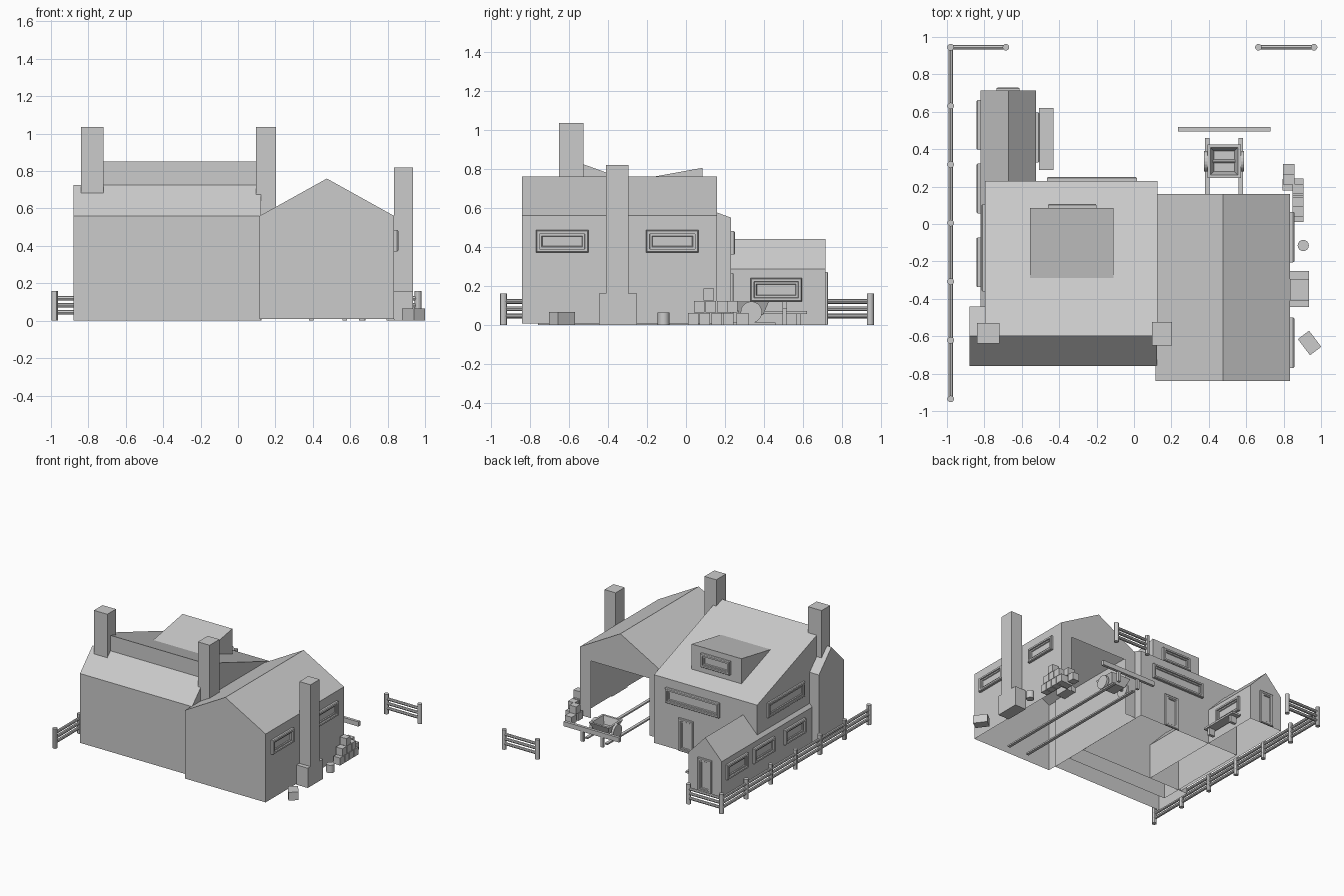
import bpy, bmesh, math
from mathutils import Vector, Matrix

if "Cube" in bpy.data.objects:
    bpy.data.objects.remove(bpy.data.objects["Cube"])


def add_mesh(name, verts, faces):
    me = bpy.data.meshes.new(name)
    bm = bmesh.new()
    vs = [bm.verts.new(v) for v in verts]
    for f in faces:
        bm.faces.new([vs[i] for i in f])
    bmesh.ops.recalc_face_normals(bm, faces=bm.faces)
    bm.to_mesh(me)
    bm.free()
    ob = bpy.data.objects.new(name, me)
    bpy.context.collection.objects.link(ob)
    return ob


def box(name, x0, x1, y0, y1, z0, z1, turn=0):
    cx, cy = (x0 + x1) / 2, (y0 + y1) / 2
    r = Matrix.Rotation(turn, 3, 'Z')
    vs = []
    for z in (z0, z1):
        for x, y in ((x0, y0), (x1, y0), (x1, y1), (x0, y1)):
            v = r @ Vector((x - cx, y - cy, 0))
            vs.append((cx + v.x, cy + v.y, z))
    return add_mesh(name, vs, [(3, 2, 1, 0), (4, 5, 6, 7), (0, 1, 5, 4),
                               (1, 2, 6, 5), (2, 3, 7, 6), (3, 0, 4, 7)])


def rod(name, a, b, r, n=12):
    a, b = Vector(a), Vector(b)
    d = b - a
    q = d.to_track_quat('Z', 'Y')
    vs = []
    for p in (a, b):
        for i in range(n):
            t = 2 * math.pi * i / n
            vs.append(p + q @ Vector((r * math.cos(t), r * math.sin(t), 0)))
    fs = [(i, (i + 1) % n, n + (i + 1) % n, n + i) for i in range(n)]
    ob = add_mesh(name, vs, fs + [tuple(range(n)), tuple(range(n, 2 * n))])
    if r < 0.04:
        for p in ob.data.polygons:
            p.use_smooth = len(p.vertices) == 4
        bpy.context.view_layer.objects.active = ob
        ob.select_set(True)
        bpy.ops.object.shade_smooth_by_angle()
        ob.select_set(False)
    return ob


def shell(name, prof, a, b, axis, caps=(True, True)):
    """Walls and roof from a profile whose ends stand on the ground; no floor."""
    n = len(prof)
    vs = [((t, p, z) if axis == 'X' else (p, t, z)) for t in (a, b) for p, z in prof]
    fs = [(i, i + 1, n + i + 1, n + i) for i in range(n - 1)]
    if caps[0]:
        fs.append(tuple(range(n)))
    if caps[1]:
        fs.append(tuple(range(n, 2 * n)))
    return add_mesh(name, vs, fs)


def framed(name, face, u0, u1, z0, z1, side, d=0.022):
    """Stepped frame with recessed pane on a wall; side is +x, -x or +y."""
    steps = [(0, 0), (0, d * .7), (.005, d), (.018, d), (.02, .012),
             (.03, .012), (.033, .005)]
    vs, fs = [], []
    for ins, h in steps:
        for u, z in ((u0 + ins, z0 + ins), (u1 - ins, z0 + ins),
                     (u1 - ins, z1 - ins), (u0 + ins, z1 - ins)):
            if side == '+y':
                vs.append((u, face + h, z))
            else:
                vs.append((face + (h if side == '+x' else -h), u, z))
    for k in range(len(steps) - 1):
        for i in range(4):
            j = (i + 1) % 4
            fs.append((4 * k + i, 4 * k + j, 4 * k + 4 + j, 4 * k + 4 + i))
    m = 4 * len(steps)
    fs += [(m - 4, m - 3, m - 2, m - 1), (0, 1, 2, 3)]
    return add_mesh(name, vs, fs)


# Main house, front block and low wing
shell("main_house", [(-.6, 0), (-.6, .85), (.23, .55), (.23, 0)], -.797, .125, 'X')
shell("front_block", [(-.76, 0), (-.76, .56), (-.6, .725), (-.44, .56), (-.44, 0)],
      -.88, .122, 'X')
shell("low_wing", [(-.82, 0), (-.82, .285), (-.672, .44), (-.525, .285), (-.525, 0)],
      -.44, .715, 'Y')

# Workshop, open at the back
shell("workshop", [(.115, .008), (.115, .56), (.475, .76), (.835, .56), (.835, .008)],
      -.84, .16, 'Y', (True, False))
gable = [(.115, .008), (.115, .56), (.475, .76), (.835, .56), (.835, .008),
         (.735, .008), (.735, .47), (.215, .47), (.215, .008)]
add_mesh("workshop_back_gable", [(x, .16, z) for x, z in gable], [tuple(range(9))])

# Shed dormer
shell("dormer", [(-.29, .737), (.085, .805), (.085, .602)], -.555, -.11, 'X')

# Chimneys
box("left_chimney", -.84, -.72, -.64, -.53, .6, 1.035)
box("middle_chimney", .097, .202, -.65, -.525, .53, 1.035)
box("right_chimney_base", .835, .935, -.445, -.25, 0, .16)
box("right_chimney", .835, .935, -.41, -.295, .16, .82)

# Windows
framed("dormer_window", .085, -.46, -.2, .65, .76, '+y')
framed("back_window", .23, -.465, .015, .36, .48, '+y')
framed("house_side_window", -.797, -.36, .105, .4, .52, '-x', .018)
for y in (-.205, .19, .53):
    framed("wing_left_window", -.82, y - .133, y + .133, .12, .24, '-x')
framed("wing_right_window", -.525, .33, .595, .12, .24, '+x')
for y in (-.635, -.07):
    framed("workshop_window", .835, y - .135, y + .135, .37, .485, '+x')

# Doors
framed("back_door", .23, -.23, -.1, 0, .265, '+y', .014)
framed("wing_door", .715, -.735, -.612, 0, .27, '+y', .014)


# Fences
def fence(points):
    for p in points:
        rod("fence_post", (*p, 0), (*p, .16), .018)
    for z in (.045, .083, .12):
        rod("fence_rail", (*points[0], z), (*points[-1], z), .012, 8)


fence([(-.98, -.935 + .3133 * i) for i in range(7)])
fence([(-.98, .945), (-.685, .945)])
fence([(.665, .945), (.963, .945)])

# Track, buffer stop and cart
for x in (.392, .57):
    box("track_rail", x - .012, x + .012, -.76, .46, 0, .012)
    box("buffer_post", x - .012, x + .012, .495, .515, 0, .085)
box("buffer_beam", .235, .73, .495, .518, .082, .12)
for x in (.385, .579):
    rod("cart_wheel", (x - .01, .335, .065), (x + .01, .335, .065), .055, 20)
rod("cart_axle", (.385, .335, .065), (.579, .335, .065), .01, 8)
rings = [(.06, .05), (.09, .12), (.073, .12), (.055, .06)]
cart_v = [(.482 + sx * r, .335 + sy * r, z) for r, z in rings
          for sx, sy in ((-1, -1), (1, -1), (1, 1), (-1, 1))]
cart_f = [(4 * k + i, 4 * k + (i + 1) % 4, 4 * k + 4 + (i + 1) % 4, 4 * k + 4 + i)
          for k in range(3) for i in range(4)]
add_mesh("cart_body", cart_v, cart_f + [(0, 1, 2, 3), (12, 13, 14, 15)])

# Bench beside the wing
box("bench_seat", -.507, -.43, .29, .62, .055, .07)
for y in (.33, .575):
    box("bench_leg", -.495, -.442, y - .012, y + .012, 0, .055)

# Crates, barrel and loose box
for row, (start, count) in enumerate(((.01, 4), (.04, 3), (.09, 1))):
    for i in range(count):
        y = start + .06 * i
        box("crate", .847, .905, y, y + .054, row * .063, row * .063 + .06)
box("crate", .795, .857, .265 - .085, .24, 0, .06)
box("crate", .797, .857, .26, .32, 0, .06)
box("crate", .797, .857, .21, .265, .063, .123)
rod("barrel", (.905, -.115, 0), (.905, -.115, .063), .03, 16)
box("loose_box", .901, .976, -.69, -.582, 0, .065, math.radians(37))
